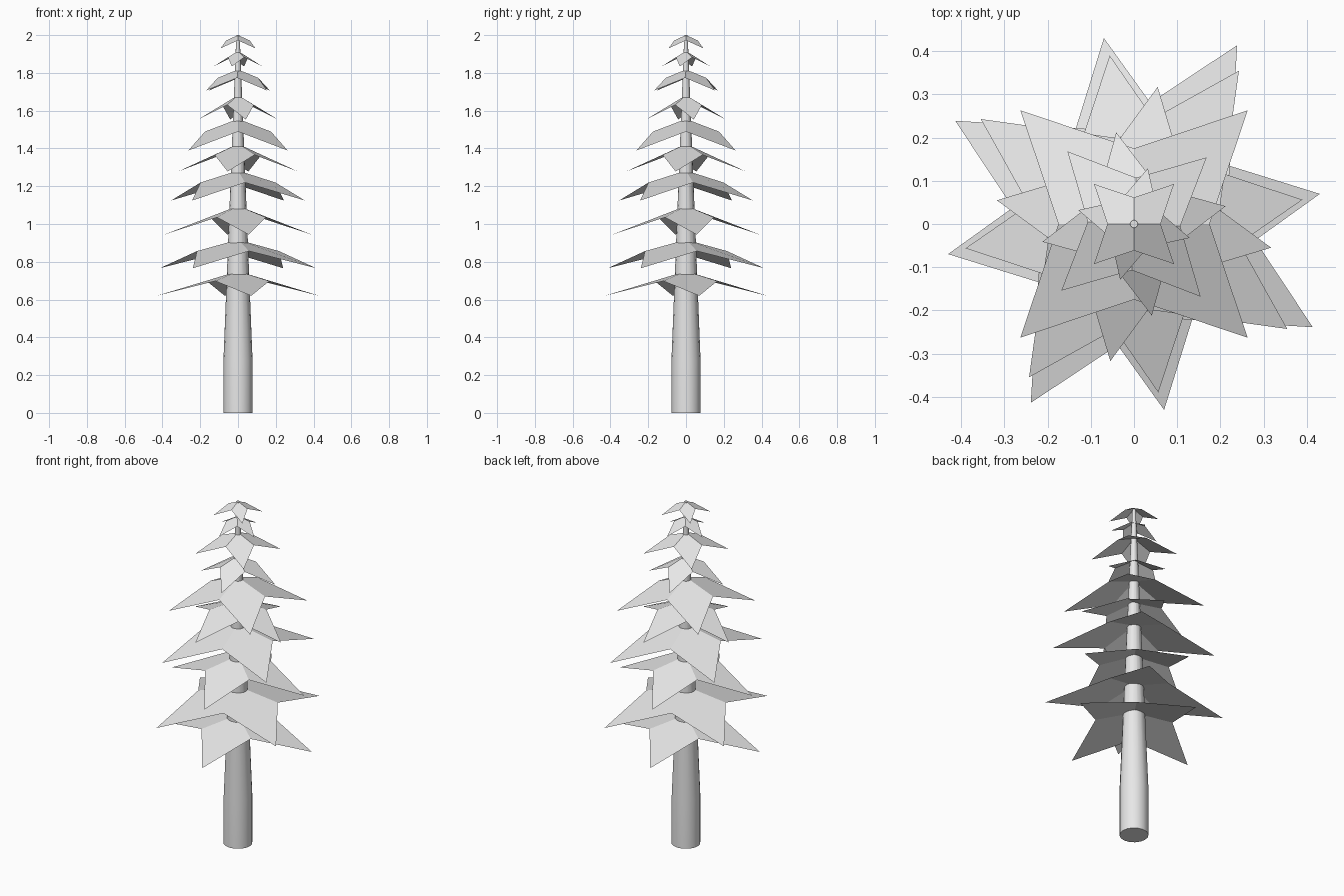
import bpy, bmesh
from math import sin, cos, radians, pi

cube = bpy.data.objects.get("Cube")
if cube:
    bpy.data.objects.remove(cube, do_unlink=True)

mat = bpy.data.materials.new("light_grey")
mat.use_nodes = True
grey = (0.8, 0.8, 0.8, 1)
mat.diffuse_color = grey
mat.node_tree.nodes["Principled BSDF"].inputs["Base Color"].default_value = grey


def add_object(name, bm):
    mesh = bpy.data.meshes.new(name)
    bm.to_mesh(mesh)
    bm.free()
    mesh.materials.append(mat)
    ob = bpy.data.objects.new(name, mesh)
    bpy.context.collection.objects.link(ob)
    return ob


# Trunk: straight foot, then a long taper to the top
SIDES = 16
bm = bmesh.new()
rings = []
for z, r in ((0, 0.077), (0.28, 0.077), (2.0, 0.009)):
    rings.append([bm.verts.new((r * cos(2 * pi * i / SIDES), r * sin(2 * pi * i / SIDES), z))
                  for i in range(SIDES)])
for low, high in zip(rings, rings[1:]):
    for i in range(SIDES):
        j = (i + 1) % SIDES
        bm.faces.new((low[i], low[j], high[j], high[i]))
bm.faces.new(rings[0][::-1])
bm.faces.new(rings[-1])
trunk = add_object("trunk", bm)
bpy.ops.object.select_all(action="DESELECT")
trunk.select_set(True)
bpy.context.view_layer.objects.active = trunk
bpy.ops.object.shade_smooth_by_angle(angle=radians(30))


# Branch tier: a drooping four-pointed star made of kite-shaped sheets
def branch_tier(name, radius, turn, apex_z, tip_z):
    bm = bmesh.new()
    centre = bm.verts.new((0, 0, apex_z))
    drop = apex_z - tip_z
    rim = []
    for k in range(8):
        a = radians(turn + 45 * k)
        is_tip = k % 2 == 0
        r = radius if is_tip else radius * 0.47
        z = tip_z if is_tip else apex_z - drop * 0.4
        rim.append(bm.verts.new((r * cos(a), r * sin(a), z)))
    for k in range(0, 8, 2):
        bm.faces.new((centre, rim[k - 1], rim[k], rim[k + 1]))
    return add_object(name, bm)


# Tip radius, turn in degrees, apex height, tip height, from the bottom up
tiers = [
    (0.436, 9.2, 0.75, 0.62), (0.478, 60, 0.917, 0.766),
    (0.394, 8.2, 1.096, 0.944), (0.430, 55.6, 1.283, 1.124),
    (0.322, -9.8, 1.424, 1.278), (0.372, 45, 1.556, 1.389),
    (0.216, 11, 1.682, 1.553), (0.228, 42.5, 1.818, 1.707),
    (0.133, -14, 1.915, 1.834), (0.131, 45, 2.0, 1.93),
]
for n, spec in enumerate(tiers, 1):
    branch_tier(f"branch_tier_{n}", *spec)
